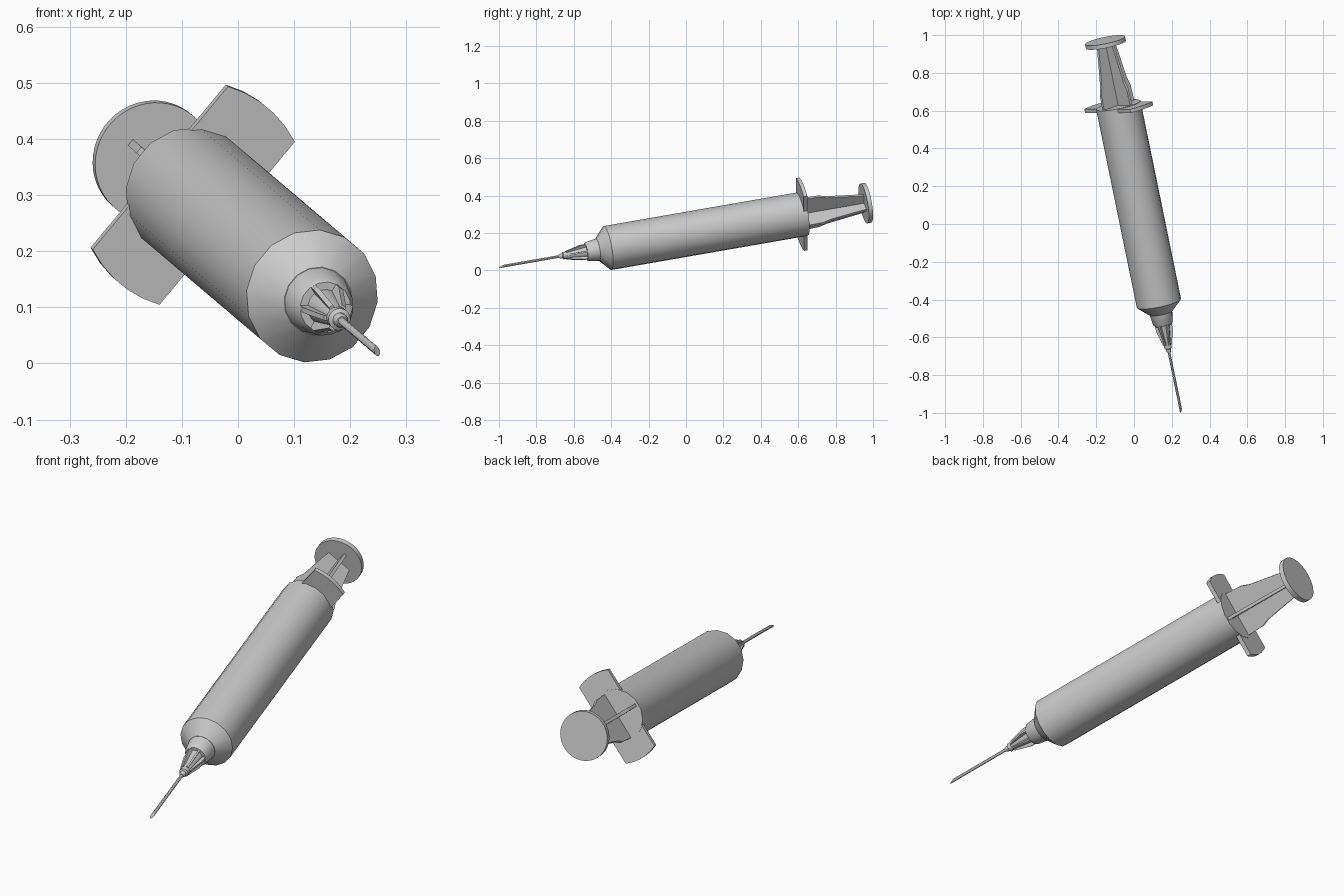
import bpy, bmesh, math
from mathutils import Vector, Matrix

if "Cube" in bpy.data.objects:
    bpy.data.objects.remove(bpy.data.objects["Cube"])

# Syringe axis frame: local z runs from needle to plunger, local x along the finger wings
axis = Vector((-0.205, 1.0, 0.174))
K = axis.length
d = axis.normalized()
u = Vector((0.638, 0, 0.77))
u = (u - d * u.dot(d)).normalized()
v = d.cross(u)
FRAME = Matrix.Translation((0.046, 0, 0.193)) @ Matrix((u, v, d)).transposed().to_4x4()


def finish(name, bm, smooth=None):
    bmesh.ops.recalc_face_normals(bm, faces=bm.faces)
    me = bpy.data.meshes.new(name)
    bm.to_mesh(me)
    bm.free()
    ob = bpy.data.objects.new(name, me)
    bpy.context.collection.objects.link(ob)
    ob.matrix_world = FRAME
    if smooth:
        bpy.ops.object.select_all(action='DESELECT')
        ob.select_set(True)
        bpy.context.view_layer.objects.active = ob
        bpy.ops.object.shade_smooth_by_angle(angle=math.radians(smooth))
    return ob


def lathe(name, profile, n, slant=0.0):
    """Revolve (radius, y) points about the axis; slant bevels the first ring."""
    bm = bmesh.new()
    rings = []
    for i, (r, y) in enumerate(profile):
        ring = []
        for k in range(n):
            a = 2 * math.pi * (k + 0.5) / n
            z = y * K + (slant * (1 + math.cos(a)) / 2 if i == 0 else 0)
            ring.append(bm.verts.new((r * math.cos(a), r * math.sin(a), z)))
        rings.append(ring)
    for a, b in zip(rings, rings[1:]):
        for k in range(n):
            bm.faces.new((a[k], a[(k + 1) % n], b[(k + 1) % n], b[k]))
    bm.faces.new(rings[0])
    bm.faces.new(rings[-1])
    return finish(name, bm, 30)


def plate(name, outline, thick, angle=0.0):
    """Flat rib standing on the axis: outline is (radius, y)."""
    bm = bmesh.new()
    verts = [bm.verts.new((r, -thick / 2, y * K)) for r, y in outline]
    face = bm.faces.new(verts)
    ext = bmesh.ops.extrude_face_region(bm, geom=[face])
    bmesh.ops.translate(bm, vec=(0, thick, 0),
                        verts=[e for e in ext['geom'] if isinstance(e, bmesh.types.BMVert)])
    bmesh.ops.rotate(bm, verts=bm.verts, matrix=Matrix.Rotation(angle, 3, 'Z'))
    return finish(name, bm)


# Barrel with sloped shoulder, and nozzle
lathe("barrel", [(0.062, -0.472), (0.12, -0.42), (0.12, 0.63)], 16)
lathe("nozzle", [(0.046, -0.535), (0.053, -0.525), (0.062, -0.465)], 16)

# Needle hub, collar and bevelled needle
lathe("needle_hub", [(0.018, -0.645), (0.033, -0.53)], 16)
lathe("hub_collar", [(0.009, -0.68), (0.013, -0.672), (0.013, -0.662),
                     (0.02, -0.658), (0.02, -0.64)], 16)
lathe("needle", [(0.007, -0.999), (0.007, -0.675)], 12, 0.03)
for i in range(6):
    plate("hub_fin_%d" % i, [(0.01, -0.53), (0.045, -0.53), (0.045, -0.56),
                             (0.024, -0.64), (0.01, -0.64)], 0.009, math.radians(50 + 60 * i))

# Finger flange: circle of radius 0.205 trimmed to a strip
bm = bmesh.new()
half = math.asin(0.08 / 0.205)
pts = [(0.205 * math.cos(s + a), 0.205 * math.sin(s + a))
       for s in (0, math.pi) for a in [half * (j / 2.5 - 1) for j in range(6)]]
face = bm.faces.new([bm.verts.new((x, y, 0.609 * K)) for x, y in pts])
ext = bmesh.ops.extrude_face_region(bm, geom=[face])
bmesh.ops.translate(bm, vec=(0, 0, 0.02),
                    verts=[e for e in ext['geom'] if isinstance(e, bmesh.types.BMVert)])
finish("finger_flange", bm)

# Plunger: crossed ribs and thumb disc
side = [(0.108, 0.6), (0.104, 0.71), (0.09, 0.75), (0.057, 0.955)]
rib = side + [(-r, y) for r, y in reversed(side)]
for i in range(2):
    plate("plunger_rib_%d" % i, rib, 0.014, i * math.pi / 2)
lathe("thumb_disc", [(0.108, 0.95), (0.108, 0.972)], 48)
